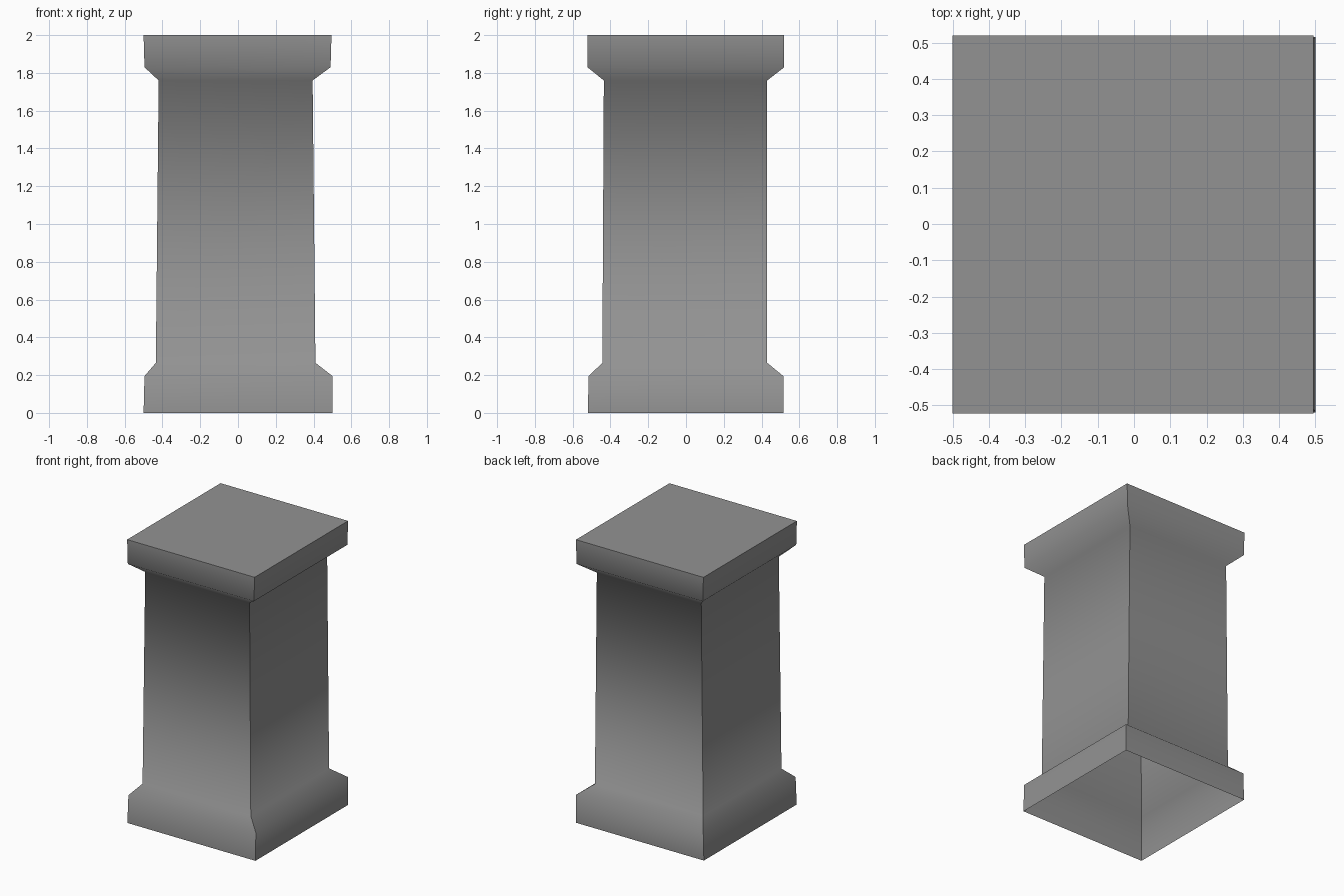
import bpy
import bmesh

cube = bpy.data.objects.get("Cube")
if cube:
    bpy.data.objects.remove(cube, do_unlink=True)

# Stone colour
stone = bpy.data.materials.new("grey_stone")
stone.use_nodes = True
colour = (0.29, 0.29, 0.29, 1.0)
stone.diffuse_color = colour
stone.node_tree.nodes["Principled BSDF"].inputs["Base Color"].default_value = colour

# Slightly irregular square sections, bottom to top: z, left x, right x, front y, back y
sections = [
    (0.00, -0.50, 0.50, -0.52, 0.515),
    (0.195, -0.495, 0.50, -0.515, 0.515),
    (0.265, -0.435, 0.41, -0.443, 0.43),
    (1.76, -0.42, 0.395, -0.435, 0.43),
    (1.83, -0.495, 0.49, -0.522, 0.52),
    (2.00, -0.50, 0.495, -0.522, 0.52),
]

# Pillar shell: base, shaft and capital in one skin, open underneath
bm = bmesh.new()
rings = [
    [bm.verts.new(p) for p in ((x0, y0, z), (x1, y0, z), (x1, y1, z), (x0, y1, z))]
    for z, x0, x1, y0, y1 in sections
]
for low, high in zip(rings, rings[1:]):
    for i in range(4):
        j = (i + 1) % 4
        bm.faces.new((low[i], low[j], high[j], high[i]))
bm.faces.new(rings[-1])

# Smooth up each side, crisp at the four corners and the top rim
for face in bm.faces:
    face.smooth = True
ring_of = {v: k for k, ring in enumerate(rings) for v in ring}
for edge in bm.edges:
    a, b = (ring_of[v] for v in edge.verts)
    edge.smooth = a == b and a != len(rings) - 1

mesh = bpy.data.meshes.new("pillar")
bm.to_mesh(mesh)
bm.free()
mesh.materials.append(stone)
pillar = bpy.data.objects.new("pillar", mesh)
bpy.context.collection.objects.link(pillar)
